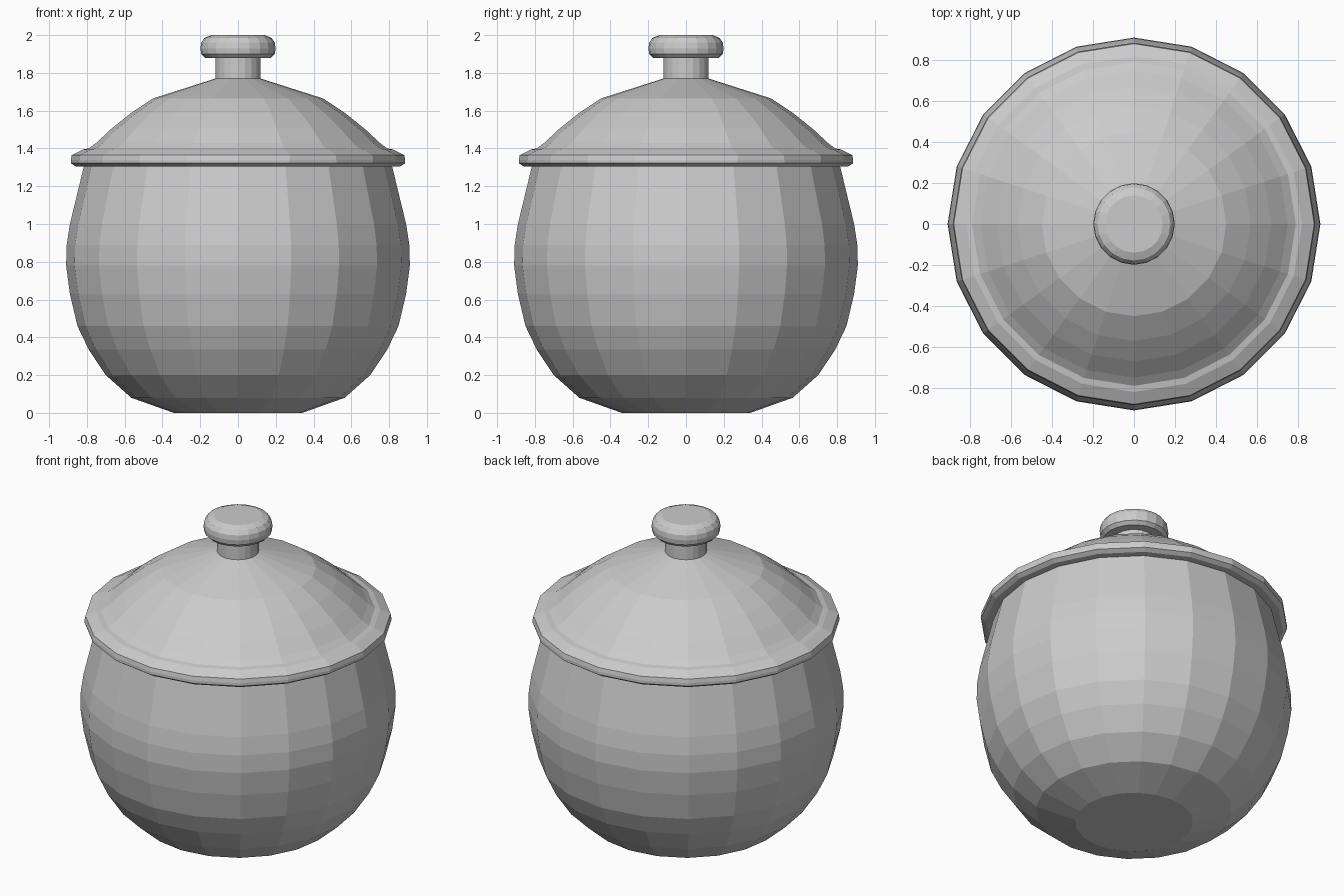
import bpy, bmesh
from math import cos, sin, tau

if "Cube" in bpy.data.objects:
    bpy.data.objects.remove(bpy.data.objects["Cube"])

SIDES = 20


def lathe(name, profile, sides=SIDES):
    """Revolve (radius, z) points, listed bottom to top, into a capped flat-faced solid."""
    bm = bmesh.new()
    rings = [[bm.verts.new((r * cos(tau * i / sides), r * sin(tau * i / sides), z))
              for i in range(sides)] for r, z in profile]
    for low, high in zip(rings, rings[1:]):
        for i in range(sides):
            j = (i + 1) % sides
            bm.faces.new((low[i], low[j], high[j], high[i]))
    bm.faces.new(rings[0][::-1])
    bm.faces.new(rings[-1])
    mesh = bpy.data.meshes.new(name)
    bm.to_mesh(mesh)
    bm.free()
    obj = bpy.data.objects.new(name, mesh)
    bpy.context.collection.objects.link(obj)
    return obj


# Round-bellied pot, its rim tucked inside the lid
lathe("pot_body", [
    (0.34, 0), (0.565, 0.08), (0.70, 0.20), (0.79, 0.335), (0.85, 0.46),
    (0.89, 0.63), (0.91, 0.78), (0.907, 0.89), (0.89, 1.0), (0.81, 1.33)])

# Lid with rounded flange and dome
lathe("lid", [
    (0.78, 1.305), (0.86, 1.305), (0.885, 1.322), (0.885, 1.34), (0.88, 1.365),
    (0.82, 1.395), (0.79, 1.40), (0.75, 1.43), (0.67, 1.505),
    (0.57, 1.585), (0.45, 1.665), (0.12, 1.77)])

# Knob on a short stem
lathe("knob", [
    (0.12, 1.75), (0.12, 1.88), (0.175, 1.88), (0.195, 1.90), (0.199, 1.93),
    (0.195, 1.96), (0.178, 1.985), (0.14, 2.0)])
